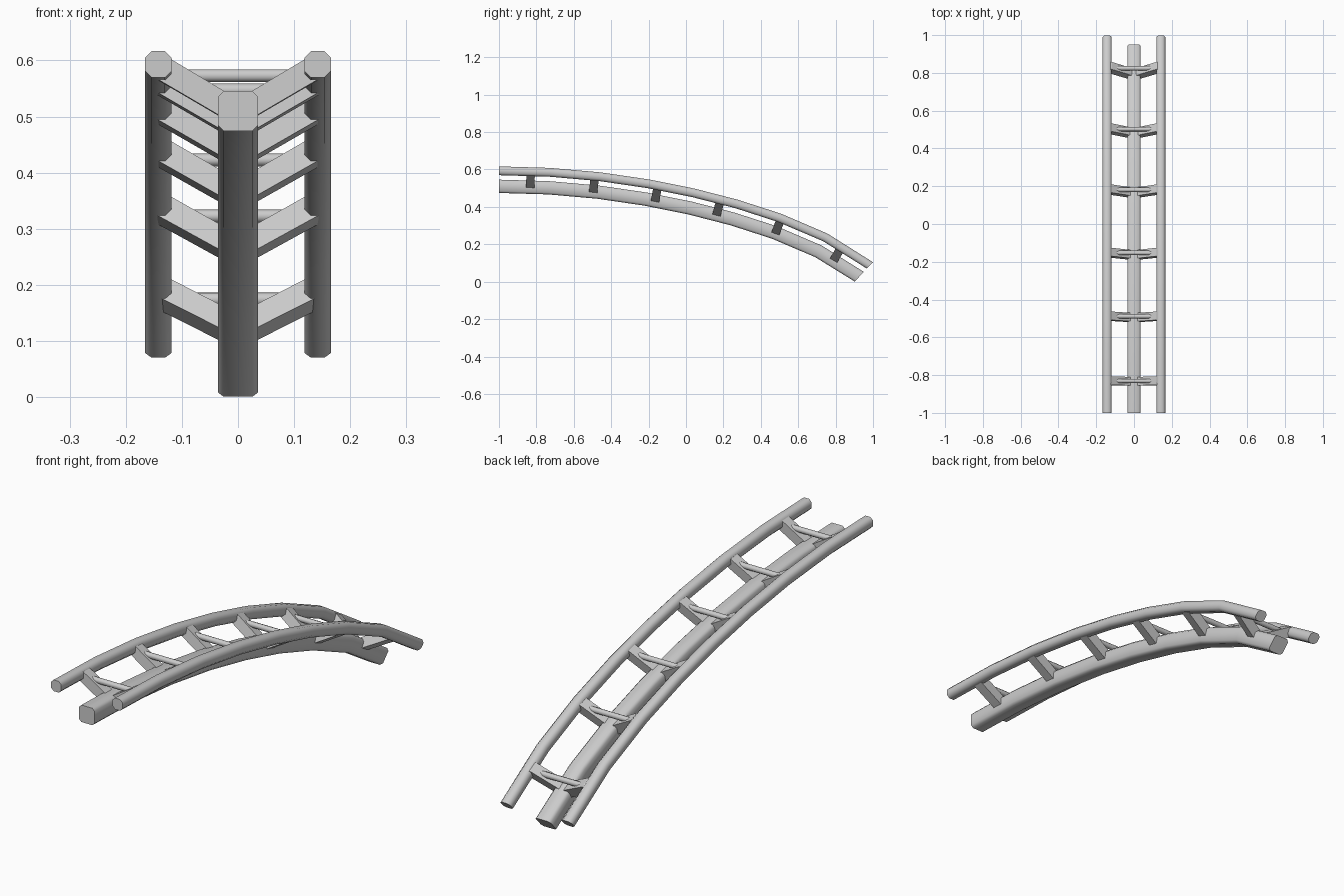
import bpy, bmesh, math
from mathutils import Vector

if "Cube" in bpy.data.objects:
    bpy.data.objects.remove(bpy.data.objects["Cube"])

END = 1.983
STOPS = [0, .27, .54, .80, 1.04, 1.27, 1.50, 1.745, END]
RUNGS = [.17, .513, .85, 1.185, 1.508, 1.833]


# Track curve: flat at the front, diving at the back
def drop(u):
    return .109 * u * u + .077 * (u / END) ** 9


def frame(u):
    """Centre, forward and up direction at distance u along the track."""
    slope = .218 * u + 9 * .077 / END * (u / END) ** 8
    a = math.radians(43) if u == END else math.atan(slope)
    return (Vector((0, u - 1, .593 - drop(u))),
            Vector((0, math.cos(a), -math.sin(a))),
            Vector((0, math.sin(a), math.cos(a))))


def loft(name, rings, angle=50):
    """Skin a closed solid through equal-length point rings."""
    bm = bmesh.new()
    vs = [[bm.verts.new(p) for p in r] for r in rings]
    n = len(rings[0])
    for a, b in zip(vs, vs[1:]):
        for i in range(n):
            j = (i + 1) % n
            bm.faces.new((a[i], a[j], b[j], b[i]))
    bm.faces.new(vs[0])
    bm.faces.new(vs[-1])
    bmesh.ops.recalc_face_normals(bm, faces=bm.faces)
    me = bpy.data.meshes.new(name)
    bm.to_mesh(me)
    bm.free()
    ob = bpy.data.objects.new(name, me)
    bpy.context.collection.objects.link(ob)
    bpy.ops.object.select_all(action='DESELECT')
    ob.select_set(True)
    bpy.context.view_layer.objects.active = ob
    bpy.ops.object.shade_smooth_by_angle(angle=math.radians(angle))
    return ob


def octagon(h, c):
    """Square of half size h with corners cut by c."""
    k = h - c
    return [(h, -k), (h, k), (k, h), (-k, h), (-h, k), (-h, -k), (-k, -h), (k, -h)]


def beam(name, x, lift, section):
    rings = []
    for u in STOPS:
        p, f, up = frame(u)
        rings.append([p + Vector((x + a, 0, 0)) + up * (lift + b) for a, b in section])
    loft(name, rings)


# Main spine and the two running rails
beam("spine", 0, -.083, octagon(.0355, .010))
for side, label in ((-1, "left"), (1, "right")):
    beam(label + "_rail", side * .142, 0, octagon(.0235, .0115))

# V-shaped brackets with a thin cross rod
ARM = [(0, -.108), (.14, -.026), (.153, -.018), (.142, .012), (.12, .012), (0, -.060)]
for i, u in enumerate(RUNGS, 1):
    p, f, up = frame(u)
    for side, label in ((-1, "left"), (1, "right")):
        loft(f"{label}_bracket_{i}",
             [[p + Vector((side * x, 0, 0)) + up * z + f * t for x, z in ARM]
              for t in (-.0225, .0225)], 20)
    loft(f"cross_rod_{i}",
         [[p + Vector((x, 0, 0)) + f * a + up * (b - .017) for a, b in octagon(.011, .0064)]
          for x in (-.09, .09)])
